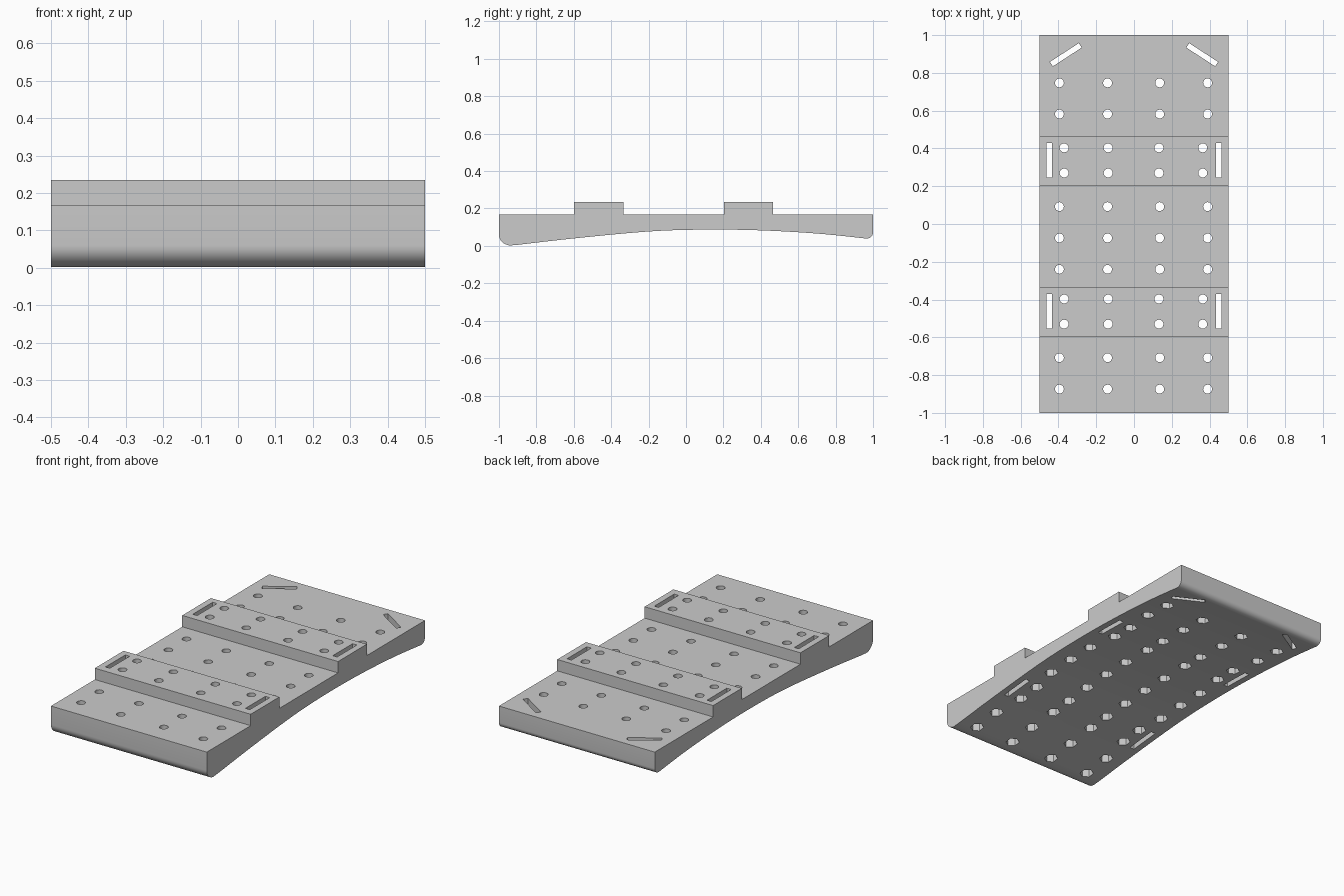
import bpy, bmesh, math
from mathutils import Matrix

if "Cube" in bpy.data.objects:
    bpy.data.objects.remove(bpy.data.objects["Cube"])

TOP, STEP = 0.168, 0.234


def arc(cy, cz, ry, rz, a0, a1, n=8):
    return [(cy + ry * math.cos(math.radians(a0 + (a1 - a0) * i / n)),
             cz + rz * math.sin(math.radians(a0 + (a1 - a0) * i / n))) for i in range(n + 1)]


def spline(pts, n=6):
    # Catmull-Rom curve through the points, end points left out
    p = [pts[0]] + pts + [pts[-1]]
    out = []
    for i in range(1, len(p) - 2):
        for k in range(n):
            t = k / n
            out.append(tuple(0.5 * (2 * b + (c - a) * t + (2 * a - 5 * b + 4 * c - d) * t * t
                       + (3 * b - a - 3 * c + d) * t ** 3)
                       for a, b, c, d in zip(p[i - 1], p[i], p[i + 1], p[i + 2])))
    return out[1:]


def finish(bm, name):
    bmesh.ops.recalc_face_normals(bm, faces=bm.faces)
    me = bpy.data.meshes.new(name)
    bm.to_mesh(me)
    bm.free()
    ob = bpy.data.objects.new(name, me)
    bpy.context.collection.objects.link(ob)
    return ob


# Board: side profile with arched underside and two raised steps
profile = arc(-0.935, 0.06, 0.065, 0.058, 180, 265)
profile += spline([(-0.93, 0.002), (-0.6, 0.040), (-0.2, 0.077), (0.1, 0.087),
                   (0.4, 0.083), (0.7, 0.066), (0.95, 0.041)])
profile += arc(0.965, 0.072, 0.035, 0.033, 262, 360)
profile += [(1, TOP), (0.466, TOP), (0.466, STEP), (0.203, STEP), (0.203, TOP),
            (-0.335, TOP), (-0.335, STEP), (-0.598, STEP), (-0.598, TOP), (-1, TOP)]
bm = bmesh.new()
face = bm.faces.new([bm.verts.new((-0.5, y, z)) for y, z in profile])
ext = bmesh.ops.extrude_face_region(bm, geom=[face])
bmesh.ops.translate(bm, vec=(1, 0, 0),
                    verts=[v for v in ext["geom"] if isinstance(v, bmesh.types.BMVert)])
board = finish(bm, "stepped_board")


def prism(bm, x, y, z0, z1, r, sides):
    bmesh.ops.create_cone(bm, cap_ends=True, segments=sides, radius1=r, radius2=r,
                          depth=z1 - z0, matrix=Matrix.Translation((x, y, (z0 + z1) / 2)))


# Bolt holes, hexagonal nut recesses below, and strap slots
holes, nuts, slots = bmesh.new(), bmesh.new(), bmesh.new()
rows = [((-0.395, -0.14, 0.136, 0.39), (0.747, 0.582, 0.092, -0.074, -0.24, -0.708, -0.874), 0.135),
        ((-0.37, -0.137, 0.132, 0.364), (0.403, 0.27, -0.397, -0.53), 0.19)]
for xs, ys, depth in rows:
    for y in ys:
        for x in xs:
            prism(holes, x, y, -0.1, 0.4, 0.0235, 24)
            prism(nuts, x, y, -0.1, depth, 0.037, 6)
for s in (-1, 1):
    for x, y, turn in ((0.449, 0.338, 0), (0.449, -0.462, 0), (0.361, 0.896, 57)):
        m = (Matrix.Translation((s * x, y, 0.15)) @ Matrix.Rotation(math.radians(s * turn), 4, "Z")
             @ Matrix.Diagonal((0.028, 0.182, 0.6, 1)))
        bmesh.ops.create_cube(slots, size=1, matrix=m)

for name, cut in (("bolt_hole_cutter", holes), ("nut_recess_cutter", nuts), ("slot_cutter", slots)):
    cutter = finish(cut, name)
    cutter.hide_render = True
    mod = board.modifiers.new(name, "BOOLEAN")
    mod.operation, mod.solver, mod.object = "DIFFERENCE", "EXACT", cutter
    bpy.context.view_layer.objects.active = board
    bpy.ops.object.modifier_apply(modifier=mod.name)
    bpy.data.objects.remove(cutter)

# Smooth shading on the curved underside, crisp edges elsewhere
board.select_set(True)
bpy.ops.object.shade_smooth_by_angle(angle=math.radians(20))
